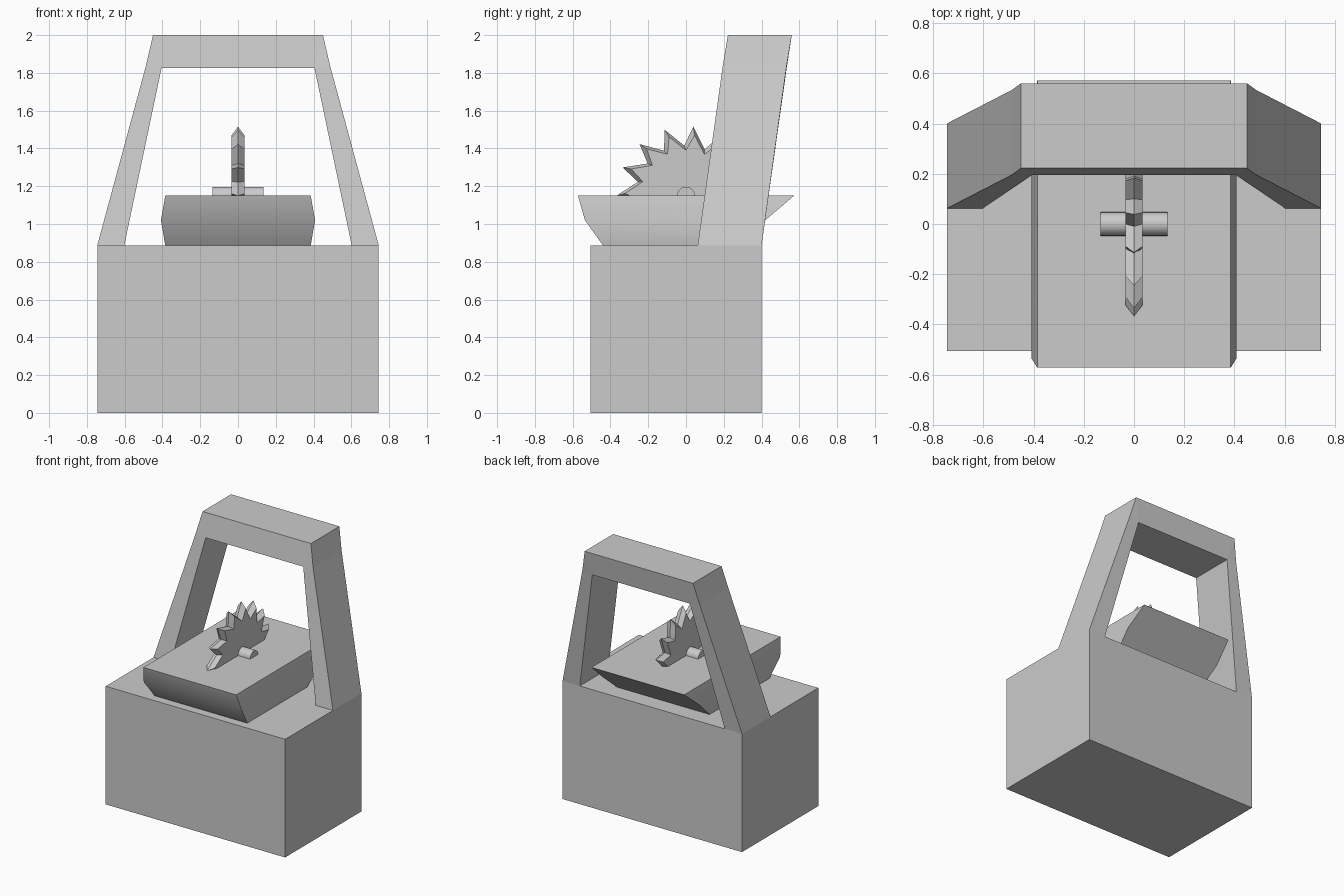
import bpy
from math import sin, cos, radians

if "Cube" in bpy.data.objects:
    bpy.data.objects.remove(bpy.data.objects["Cube"])


def make(name, verts, faces, smooth=False):
    mesh = bpy.data.meshes.new(name)
    mesh.from_pydata(verts, [], faces)
    ob = bpy.data.objects.new(name, mesh)
    bpy.context.collection.objects.link(ob)
    bpy.ops.object.select_all(action='DESELECT')
    bpy.context.view_layer.objects.active = ob
    ob.select_set(True)
    bpy.ops.object.mode_set(mode='EDIT')
    bpy.ops.mesh.select_all(action='SELECT')
    bpy.ops.mesh.normals_make_consistent(inside=False)
    bpy.ops.object.mode_set(mode='OBJECT')
    if smooth:
        bpy.ops.object.shade_smooth_by_angle(angle=radians(30))
    return ob


def loft(name, rings, smooth=False):
    """Skin a stack of equal-sized rings and cap both ends."""
    n = len(rings[0])
    verts = [p for r in rings for p in r]
    faces = [list(range(n)), list(range(len(verts) - n, len(verts)))]
    for k in range(len(rings) - 1):
        for i in range(n):
            j = (i + 1) % n
            faces.append([k * n + i, k * n + j, k * n + n + j, k * n + n + i])
    return make(name, verts, faces, smooth)


def rect(x, y0, y1, z):
    return [(-x, y0, z), (x, y0, z), (x, y1, z), (-x, y1, z)]


# Cabinet base
loft("cabinet_base", [rect(0.745, -0.505, 0.40, 0), rect(0.745, -0.505, 0.40, 0.887)])

# Leaning guard frame: half section rings, front and back profiles swept along the arch
half = [  # outer x, z, inner x, z, y front outer, y front inner
    (0.745, 0.887, 0.602, 0.887, 0.062, 0.062),
    (0.487, 1.84, 0.405, 1.825, 0.195, 0.195),
    (0.45, 2.0, 0.405, 1.825, 0.222, 0.195)]
depth = 0.338
sections = []
for s, rows in ((1, half), (-1, half[::-1])):
    for ox, oz, ix, iz, yo, yi in rows:
        sections.append([(s * ox, yo, oz), (s * ox, yo + depth, oz),
                         (s * ix, yi + depth, iz), (s * ix, yi, iz)])
frame = loft("guard_frame", sections)
bpy.ops.object.mode_set(mode='EDIT')
bpy.ops.mesh.select_all(action='SELECT')
bpy.ops.mesh.remove_doubles(threshold=0.0005)
bpy.ops.object.mode_set(mode='OBJECT')

# Boat-shaped table with an undercut back
loft("saw_table", [rect(0.385, -0.44, 0.27, 0.887),
                   rect(0.408, -0.535, 0.42, 1.02),
                   rect(0.385, -0.572, 0.572, 1.15)], True)


# Toothed blade, bevelled to a sharp central rim
def tooth_ring(x, tip, valley, shift):
    pts = []
    for i in range(15):
        for r, a in ((tip, 84 + 24 * i), (valley, 92 + 24 * i)):
            a = radians(a + shift)
            pts.append((x, r * cos(a), 1.15 + r * sin(a)))
    return pts


loft("saw_blade", [tooth_ring(-0.034, 0.323, 0.24, -2),
                   tooth_ring(0, 0.367, 0.265, 0),
                   tooth_ring(0.034, 0.323, 0.24, -2)])

# Axle
bpy.ops.mesh.primitive_cylinder_add(vertices=24, radius=0.047, depth=0.268,
                                    location=(0, 0, 1.15), rotation=(0, radians(90), 0))
bpy.context.object.name = "blade_axle"
bpy.ops.object.shade_smooth_by_angle(angle=radians(30))
